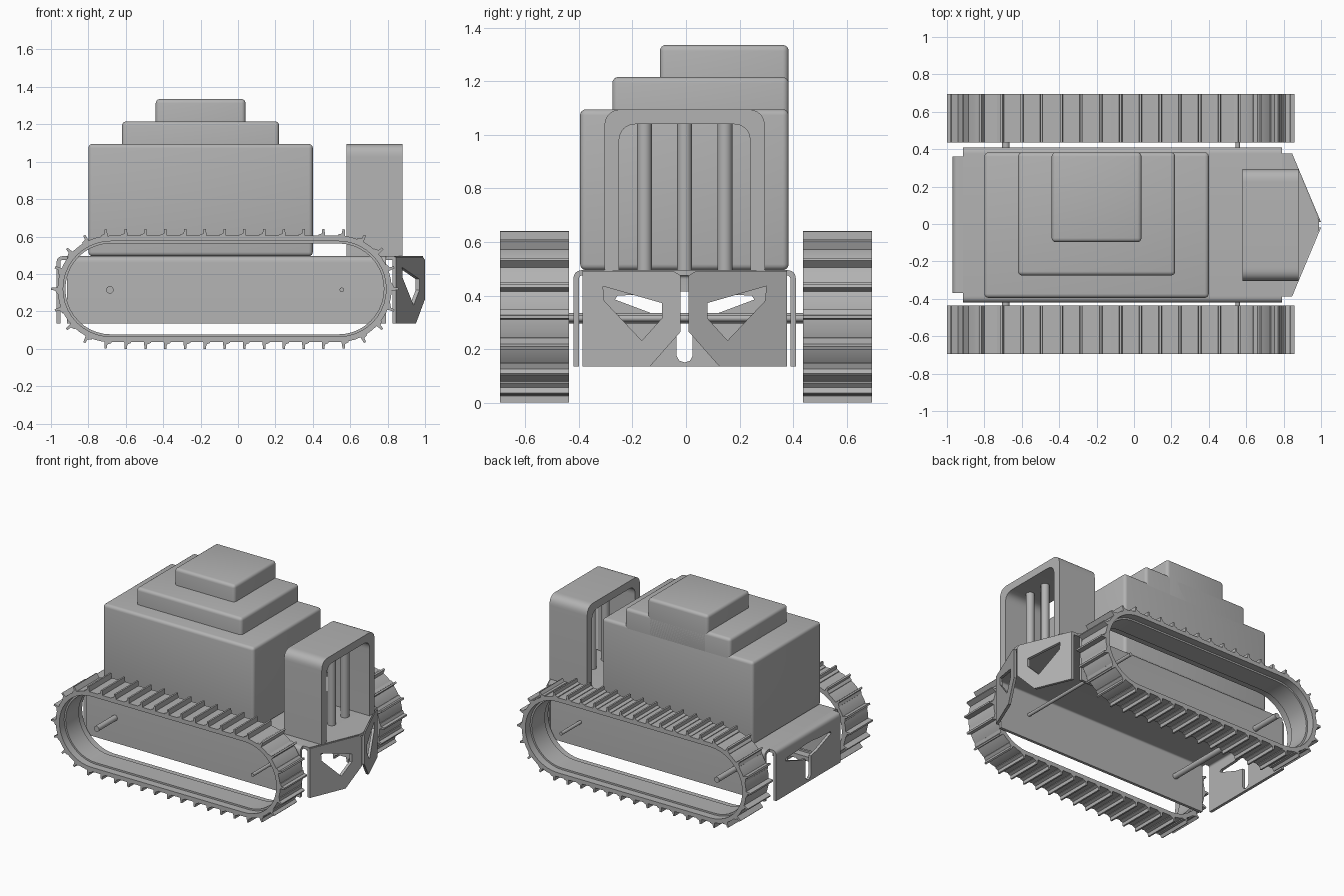
import bpy
import bmesh
from math import sin, cos, pi, radians
from mathutils import Matrix, Vector

cube = bpy.data.objects.get("Cube")
if cube:
    bpy.data.objects.remove(cube, do_unlink=True)

GREY = (0.45, 0.45, 0.45, 1)
grey = bpy.data.materials.new("plain grey")
grey.use_nodes = True
grey.diffuse_color = GREY
grey.node_tree.nodes["Principled BSDF"].inputs["Base Color"].default_value = GREY

CY = -0.005          # body centre line
TOP, BOTTOM = 0.495, 0.135


def finish(name, mesh):
    obj = bpy.data.objects.new(name, mesh)
    bpy.context.collection.objects.link(obj)
    mesh.materials.clear()
    mesh.materials.append(grey)
    bpy.ops.object.select_all(action="DESELECT")
    obj.select_set(True)
    bpy.context.view_layer.objects.active = obj
    bpy.ops.object.shade_smooth_by_angle(angle=radians(32))
    return obj


def sheet(name, loops, thickness, matrix):
    """Extrude flat outlines (inner loops become holes) and place them."""
    curve = bpy.data.curves.new(name + "_outline", "CURVE")
    curve.dimensions, curve.fill_mode = "2D", "BOTH"
    curve.extrude = thickness / 2
    for loop in loops:
        spline = curve.splines.new("POLY")
        spline.points.add(len(loop) - 1)
        for point, (a, b) in zip(spline.points, loop):
            point.co = (a, b, 0, 1)
        spline.use_cyclic_u = True
    temp = bpy.data.objects.new(name + "_outline", curve)
    bpy.context.collection.objects.link(temp)
    deps = bpy.context.evaluated_depsgraph_get()
    mesh = bpy.data.meshes.new_from_object(temp.evaluated_get(deps))
    bpy.data.objects.remove(temp, do_unlink=True)
    mesh.transform(matrix)
    bm = bmesh.new()
    bm.from_mesh(mesh)
    bmesh.ops.remove_doubles(bm, verts=bm.verts, dist=0.0001)
    bmesh.ops.recalc_face_normals(bm, faces=bm.faces)
    bm.to_mesh(mesh)
    bm.free()
    return finish(name, mesh)


def along_x(x):      # outline in (y, z)
    return Matrix(((0, 0, 1, x), (1, 0, 0, CY), (0, 1, 0, 0), (0, 0, 0, 1)))


def along_y(y):      # outline in (x, z)
    return Matrix(((1, 0, 0, 0), (0, 0, 1, y), (0, 1, 0, 0), (0, 0, 0, 1)))


def rounded(corners, steps=6):
    """Outline from (a, b, radius) corners."""
    out = []
    for i, (a, b, r) in enumerate(corners):
        p = Vector((a, b))
        if r == 0:
            out.append((a, b))
            continue
        before = p + (Vector(corners[i - 1][:2]) - p).normalized() * r
        after = p + (Vector(corners[(i + 1) % len(corners)][:2]) - p).normalized() * r
        for k in range(steps + 1):
            t = k / steps
            q = before * (1 - t) ** 2 + p * (2 * t * (1 - t)) + after * t ** 2
            out.append((q.x, q.y))
    return out


def mirrored(half):
    """Close a half outline by reflecting it in its first coordinate."""
    return half + [(-p[0], *p[1:]) for p in reversed(half)]


def rounded_box(name, lo, hi, radius):
    mesh = bpy.data.meshes.new(name)
    bm = bmesh.new()
    bmesh.ops.create_cube(bm, size=1)
    for v in bm.verts:
        v.co = [l + (c + 0.5) * (h - l) for c, l, h in zip(v.co, lo, hi)]
    bmesh.ops.bevel(bm, geom=bm.edges[:], offset=radius, segments=4,
                    profile=0.5, affect="EDGES")
    bm.to_mesh(mesh)
    bm.free()
    return finish(name, mesh)


def rod(name, radius, length, matrix):
    mesh = bpy.data.meshes.new(name)
    bm = bmesh.new()
    bmesh.ops.create_cone(bm, cap_ends=True, segments=24, radius1=radius,
                          radius2=radius, depth=length, matrix=matrix)
    bm.to_mesh(mesh)
    bm.free()
    return finish(name, mesh)


# Stepped engine body, flush at the back
rounded_box("body_lower", (-0.8, -0.395, TOP), (0.4, 0.383, 1.095), 0.022)
rounded_box("body_middle", (-0.62, -0.275, 0.95), (0.22, 0.383, 1.215), 0.022)
rounded_box("body_top", (-0.44, -0.097, 1.05), (0.04, 0.383, 1.335), 0.022)

# Folded chassis: top and both sides in one bent sheet
T = 0.02
channel = mirrored([(0.415, BOTTOM, 0), (0.415, TOP, 0.035)])
channel += mirrored([(-0.415 + T, BOTTOM, 0), (-0.415 + T, TOP - T, 0.015)])[::1]
channel = [(0.415, BOTTOM, 0), (0.415, TOP, 0.035), (-0.415, TOP, 0.035),
           (-0.415, BOTTOM, 0), (-0.415 + T, BOTTOM, 0),
           (-0.415 + T, TOP - T, 0.015), (0.415 - T, TOP - T, 0.015),
           (0.415 - T, BOTTOM, 0)]
sheet("chassis_channel", [rounded(channel)], 1.705, along_x(-0.0625))

# Rear plate: bent upper edge, flat panel with a T-shaped opening
bend = [(-0.90, TOP, 0), (-0.97, TOP, 0.035), (-0.97, 0.43, 0),
        (-0.97 + T, 0.43, 0), (-0.97 + T, TOP - T, 0.015), (-0.90, TOP - T, 0)]
sheet("rear_bend", [rounded(bend)], 0.73, along_y(CY))
opening = mirrored([(0, 0.15), (0.02, 0.157), (0.03, 0.175), (0.03, 0.31),
                    (0.10, 0.325), (0.26, 0.385), (0.25, 0.4), (0.12, 0.405),
                    (0.04, 0.415)])[:-1]
panel = mirrored([(0.365, BOTTOM), (0.365, 0.43)])
sheet("rear_panel", [panel, opening], T, along_x(-0.97 + T / 2))

# Front deck and the two raked plough panels
SLOPE = 0.42
deck = mirrored([(0.382, 0.78), (0.382, 0.838), (0.02, 0.99)])
sheet("front_deck", [deck], T,
      Matrix(((0, 1, 0, 0), (1, 0, 0, CY), (0, 0, 1, TOP - T / 2), (0, 0, 0, 1))))
outline = [(0.015, 0.475), (0.04, 0.49), (0.382, 0.49), (0.382, BOTTOM),
           (0.13, BOTTOM), (0.015, 0.265)]
window = [(0.305, 0.435), (0.085, 0.372), (0.085, 0.315), (0.16, 0.232), (0.3, 0.38)]
for side, s in (("left", 1), ("right", -1)):
    rake = Matrix(((-SLOPE, 0, 1, 0.996), (s, 0, 0, CY), (0, 1, 0, 0), (0, 0, 0, 1)))
    sheet("plough_panel_" + side, [outline, window], T, rake)

# Arch with three upright bars
arch = [(0.3, TOP, 0), (0.3, 1.095, 0.07), (-0.3, 1.095, 0.07), (-0.3, TOP, 0),
        (-0.245, TOP, 0), (-0.245, 1.04, 0.07), (0.245, 1.04, 0.07), (0.245, TOP, 0)]
sheet("arch", [rounded(arch, 8)], 0.3, along_x(0.73))
for i in (-1, 0, 1):
    rod("upright_bar", 0.028, 0.56, Matrix.Translation((0.75, CY + 0.15 * i, 0.765)))

# Axles
for name, x, r in (("rear_axle", -0.685, 0.02), ("front_axle", 0.555, 0.012)):
    rod(name, r, 1.26, Matrix.Translation((x, 0, 0.315)) @ Matrix.Rotation(pi / 2, 4, "X"))

# Tracks: band, inner rib and cleats around a stadium path
X0, X1, ZC, R = -0.68, 0.537, 0.32, 0.285
ARC, RUN = pi * R, X1 - X0
LENGTH = 2 * (ARC + RUN)


def stadium(r, steps=20):
    right = [(X1 + r * cos(a), ZC + r * sin(a))
             for a in (-pi / 2 + pi * k / steps for k in range(steps + 1))]
    left = [(X0 + X1 - x, 2 * ZC - z) for x, z in right]
    return right + left


def on_path(s):
    """Position and outward direction at distance s from the lower left."""
    if s < RUN:
        return Vector((X0 + s, ZC - R)), Vector((0, -1))
    if s < RUN + ARC:
        a = (s - RUN) / R - pi / 2
        n = Vector((cos(a), sin(a)))
        return Vector((X1, ZC)) + n * R, n
    p, n = on_path(s - RUN - ARC)
    return Vector((X0 + X1 - p.x, 2 * ZC - p.y)), -n


profile = [(-0.009, -0.004), (-0.006, 0.035), (0.006, 0.035), (0.008, 0.012),
           (0.028, 0.004), (0.028, -0.004)]
COUNT = 40
cleats = []
for i in range(COUNT):
    pos, n = on_path((LENGTH - ARC / 2 + i * LENGTH / COUNT) % LENGTH)
    t = Vector((-n.y, n.x))
    cleats.append([tuple(pos + t * a + n * b) for a, b in profile])

for side, s in (("left", 1), ("right", -1)):
    place = along_y(s * 0.566)
    sheet("track_band_" + side, [stadium(R), stadium(R - 0.03)], 0.258, place)
    sheet("track_rib_" + side, [stadium(R - 0.025), stadium(R - 0.042)], 0.15, place)
    sheet("track_cleats_" + side, cleats, 0.258, place)
